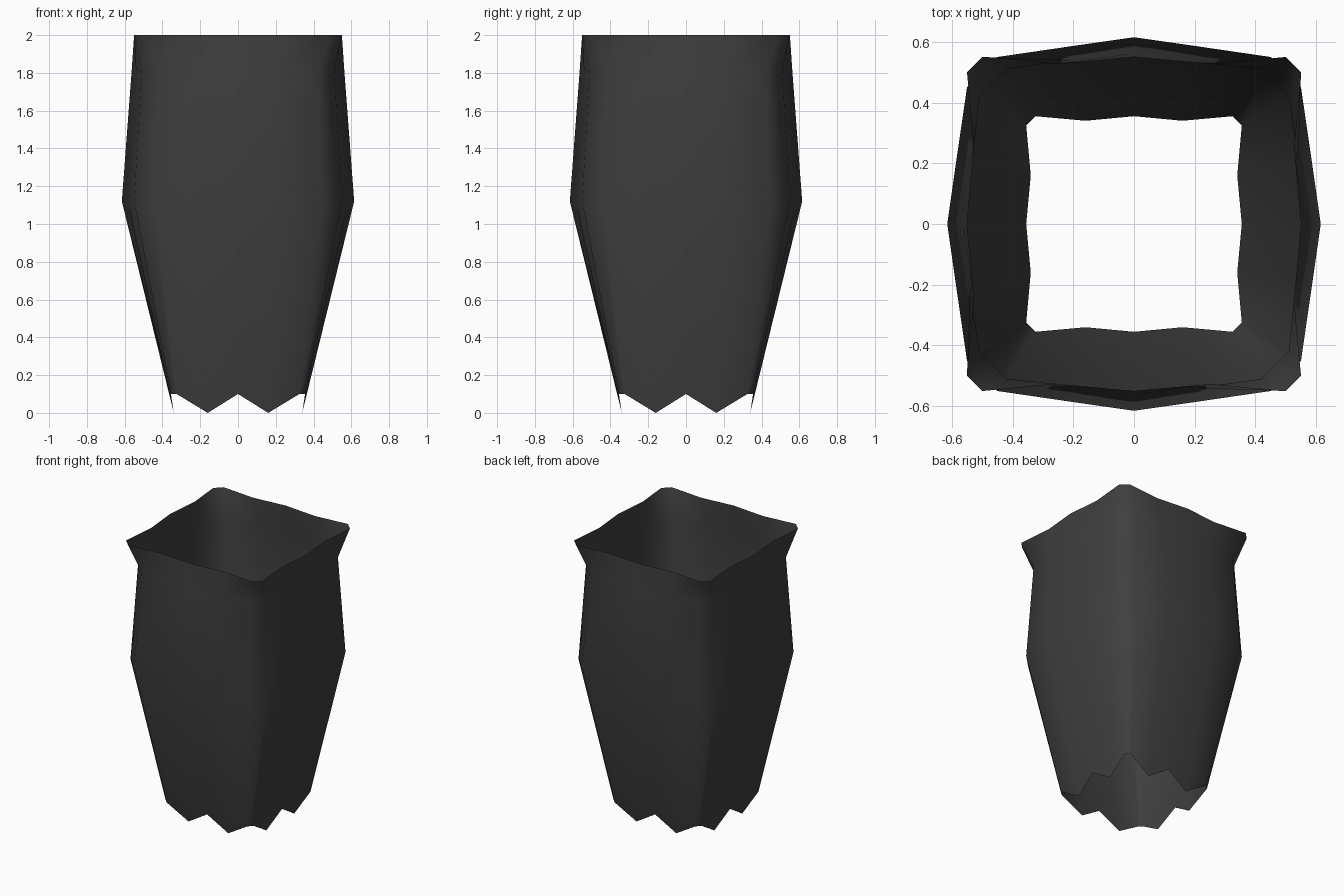
import bpy, bmesh
from mathutils import Matrix

if "Cube" in bpy.data.objects:
    bpy.data.objects.remove(bpy.data.objects["Cube"])

# each ring: one side's points as (offset along side, distance out, height):
# centre, quarter point, chamfered corner
RINGS = [
    [(0, 0.355, 0.10), (0.16, 0.34, 0.0), (0.325, 0.355, 0.10)],    # ragged hem
    [(0, 0.615, 1.12), (0.21, 0.585, 1.12), (0.45, 0.55, 1.12)],    # belly
    [(0, 0.563, 1.81), (0.21, 0.54, 1.81), (0.42, 0.51, 1.81)],     # neck
    [(0, 0.55, 2.0), (0.25, 0.527, 2.0), (0.50, 0.55, 2.0)],        # flared rim
]

mat = bpy.data.materials.new("charcoal grey")
mat.diffuse_color = (0.05, 0.05, 0.05, 1)
mat.use_nodes = True
mat.node_tree.nodes["Principled BSDF"].inputs["Base Color"].default_value = mat.diffuse_color

# open square sleeve, made from one side repeated four times
bm = bmesh.new()
rings = []
for c, q, k in RINGS:
    side = [(-k[0], k[1], k[2]), (-q[0], q[1], q[2]), c, q, k]
    ring = []
    for turn in range(4):
        rot = Matrix.Rotation(turn * 1.5707963, 3, 'Z')
        for x, out, z in side:
            v = bm.verts.new((x, -out, z))
            v.co = rot @ v.co
            ring.append(v)
    rings.append(ring)
for low, high in zip(rings, rings[1:]):
    n = len(low)
    for i in range(n):
        j = (i + 1) % n
        bm.faces.new((low[i], low[j], high[j], high[i])).smooth = True

mesh = bpy.data.meshes.new("sleeve")
bm.to_mesh(mesh)
bm.free()
mesh.materials.append(mat)
bpy.context.collection.objects.link(bpy.data.objects.new("sleeve", mesh))
